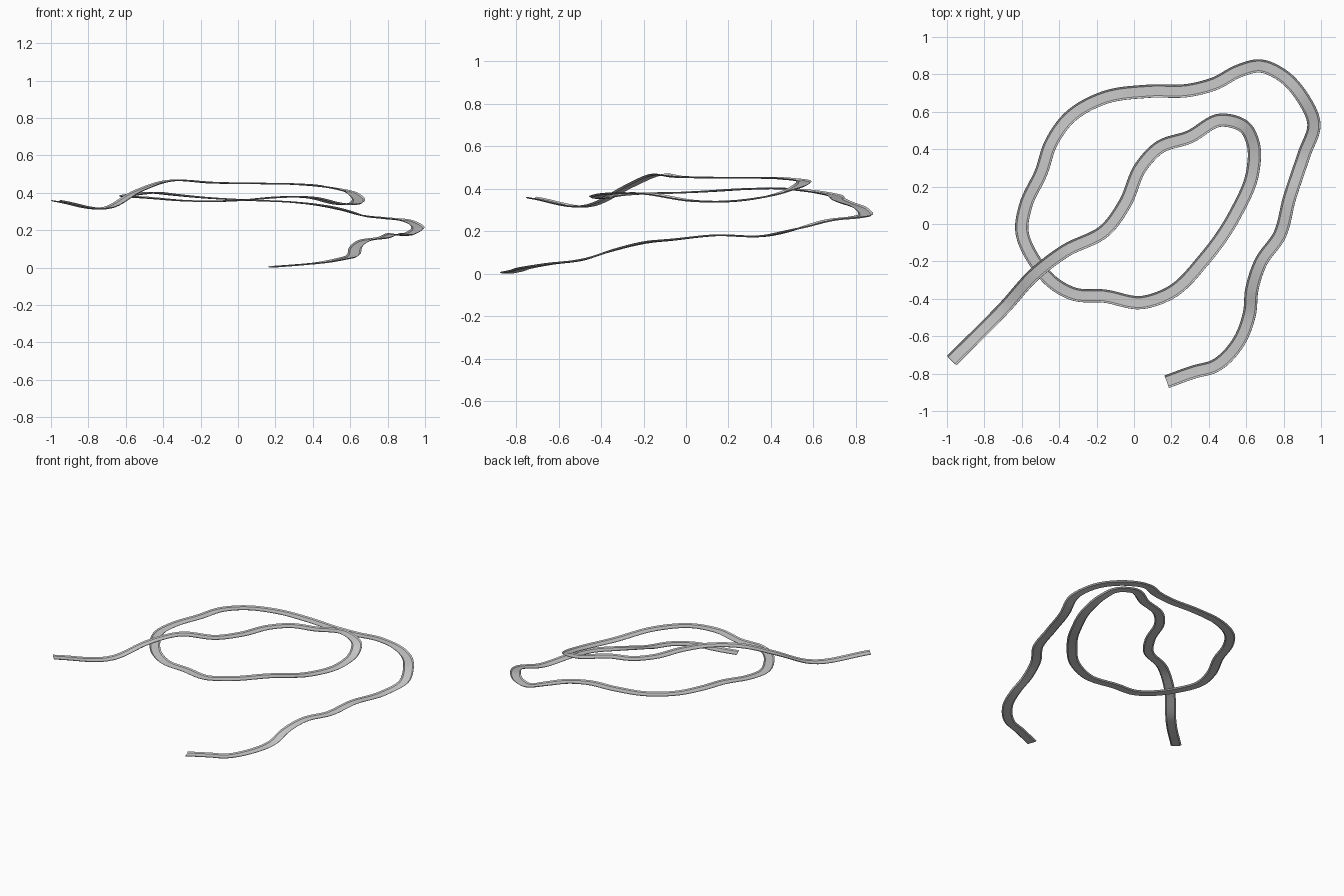
import bpy, bmesh
from mathutils import Vector

if "Cube" in bpy.data.objects:
    bpy.data.objects.remove(bpy.data.objects["Cube"])

STEPS = 8
# Cross-section: shallow channel with a flat deck and raised lips (across, up)
SECTION = ((-.026, -.004), (.026, -.004), (.0355, .003), (.0345, .004),
           (.0255, -.0025), (-.0255, -.0025), (-.0345, .004), (-.0355, .003))

# Track centreline, from the low end to the high end
PATH = [Vector(p) for p in (
    (.175, -.843, .004), (.323, -.79, .015), (.43, -.76, .025), (.553, -.64, .046),
    (.617, -.48, .067), (.63, -.35, .108), (.68, -.2, .145), (.778, -.06, .16),
    (.83, .134, .18), (.91, .374, .178), (.962, .535, .214), (.905, .67, .25),
    (.785, .8, .265), (.675, .845, .277), (.565, .82, .308), (.43, .75, .335),
    (.295, .715, .35), (.08, .71, .36), (-.16, .675, .373), (-.345, .57, .39),
    (-.445, .43, .401), (-.495, .28, .398), (-.58, .096, .387), (-.6, -.03, .381),
    (-.53, -.2, .377), (-.425, -.32, .369), (-.32, -.375, .36), (-.16, -.385, .355),
    (.04, -.42, .362), (.19, -.37, .375), (.377, -.187, .376), (.54, .05, .341),
    (.635, .28, .347), (.637, .43, .375), (.595, .515, .405), (.468, .556, .432),
    (.295, .465, .447), (.136, .41, .45), (.04, .31, .451), (-.05, .107, .452),
    (-.15, -.03, .455), (-.37, -.145, .464), (-.53, -.267, .411), (-.69, -.444, .322),
    (-.975, -.73, .358))]


def smooth_path(pts, steps):
    """Spline through the points, tangents weighted by spacing."""
    n = len(pts)
    seg = [(pts[i + 1] - pts[i]).length for i in range(n - 1)]
    slope = [(pts[i + 1] - pts[i]) / seg[i] for i in range(n - 1)]
    tan = [slope[0]]
    for i in range(1, n - 1):
        a, b = seg[i - 1], seg[i]
        tan.append((slope[i - 1] * b + slope[i] * a) / (a + b))
    tan.append(slope[-1])
    out = []
    for i in range(n - 1):
        for k in range(steps):
            t = k / steps
            out.append(pts[i] * (2*t**3 - 3*t**2 + 1) + pts[i+1] * (3*t**2 - 2*t**3)
                       + (tan[i] * (t**3 - 2*t**2 + t) + tan[i+1] * (t**3 - t**2)) * seg[i])
    return out + [pts[-1]]


# Sweep the section along the path, kept level across its width
line = smooth_path(PATH, STEPS)
bm = bmesh.new()
rings = []
for i, p in enumerate(line):
    d = (line[min(i + 1, len(line) - 1)] - line[max(i - 1, 0)]).normalized()
    side = d.cross(Vector((0, 0, 1))).normalized()
    up = side.cross(d)
    rings.append([bm.verts.new(p + side * u + up * v) for u, v in SECTION])
for r, s in zip(rings, rings[1:]):
    for k in range(len(SECTION)):
        j = (k + 1) % len(SECTION)
        bm.faces.new((r[k], r[j], s[j], s[k]))
bm.faces.new(rings[0])
bm.faces.new(rings[-1])
bmesh.ops.recalc_face_normals(bm, faces=bm.faces)

mesh = bpy.data.meshes.new("track_ribbon")
bm.to_mesh(mesh)
bm.free()
track = bpy.data.objects.new("track_ribbon", mesh)
bpy.context.collection.objects.link(track)

# Smooth along the run, crisp between deck and lips; rest on the ground
bpy.context.view_layer.objects.active = track
track.select_set(True)
bpy.ops.object.shade_smooth_by_angle(angle=0.3)
low = min(v.co.z for v in mesh.vertices)
for v in mesh.vertices:
    v.co.z -= low
